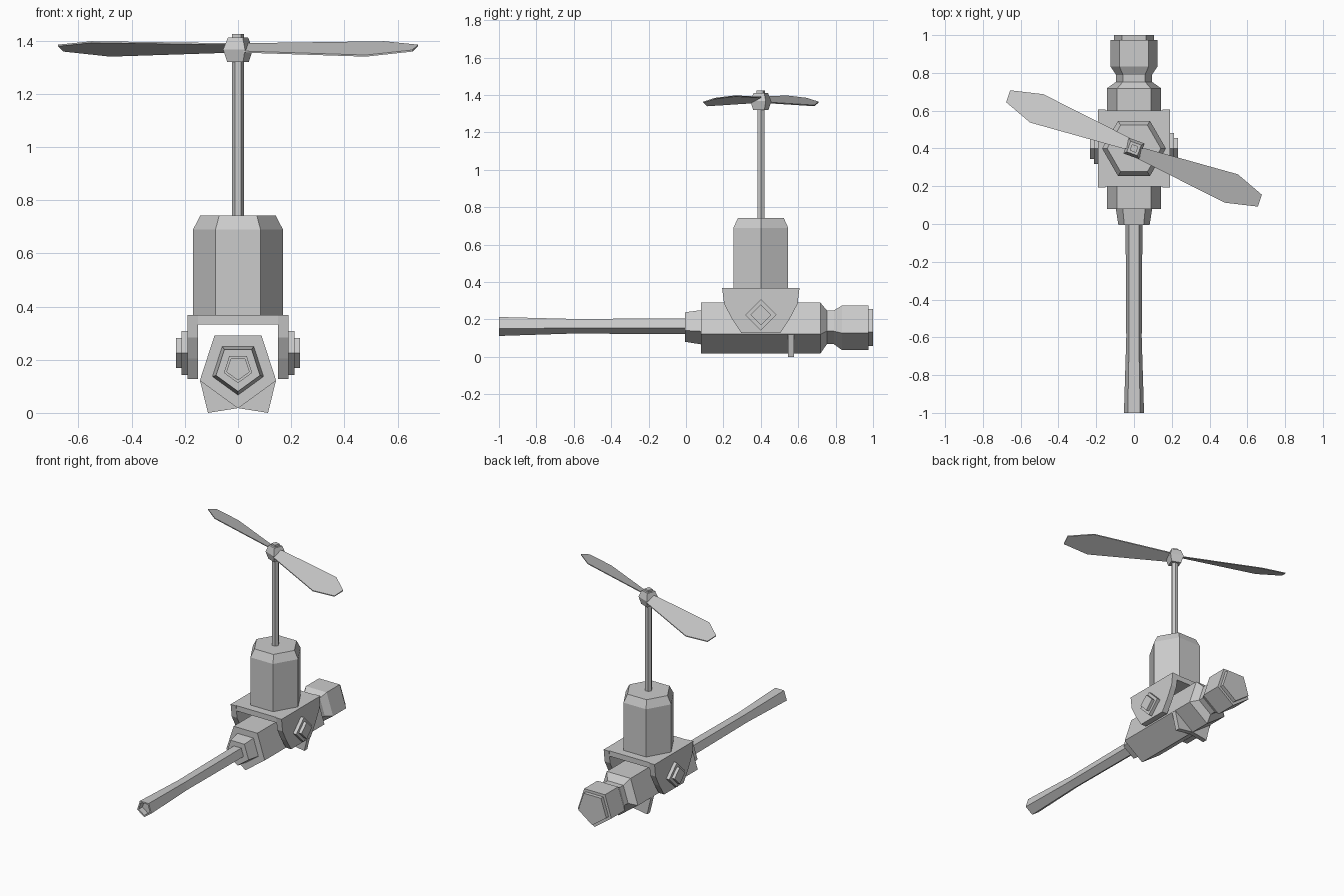
import bpy
import bmesh
from math import cos, sin, pi, radians

cube = bpy.data.objects.get("Cube")
if cube:
    bpy.data.objects.remove(cube, do_unlink=True)

BODY_Z = 0.168   # height of the lengthwise axis
MAST_Y = 0.4     # position of the upright axis
KNOB_Z = 0.225

grey = bpy.data.materials.new("plain grey")
grey.use_nodes = True
colour = (0.6, 0.6, 0.6, 1)
grey.diffuse_color = colour
grey.node_tree.nodes["Principled BSDF"].inputs["Base Color"].default_value = colour


def finish(name, bm):
    bmesh.ops.recalc_face_normals(bm, faces=bm.faces[:])
    mesh = bpy.data.meshes.new(name)
    bm.to_mesh(mesh)
    bm.free()
    mesh.materials.append(grey)
    obj = bpy.data.objects.new(name, mesh)
    bpy.context.scene.collection.objects.link(obj)
    return obj


def along_y(u, v, s):
    return (u, s, BODY_Z + v)


def along_z(u, v, s):
    return (u, MAST_Y + v, s)


def along_x(u, v, s):
    return (s, MAST_Y + u, KNOB_Z + v)


def turned(name, sections, sides, phase, place):
    """Faceted solid from (position, radius) sections along an axis."""
    bm = bmesh.new()
    rings = []
    for s, r in sections:
        angles = [radians(phase) + 2 * pi * i / sides for i in range(sides)]
        rings.append([bm.verts.new(place(r * cos(a), r * sin(a), s)) for a in angles])
    for a, b in zip(rings, rings[1:]):
        for i in range(sides):
            j = (i + 1) % sides
            bm.faces.new((a[i], a[j], b[j], b[i]))
    bm.faces.new(rings[0])
    bm.faces.new(rings[-1])
    return finish(name, bm)


def slab(name, outline, offset):
    """Flat outline of 3D points, extruded by an offset."""
    bm = bmesh.new()
    face = bm.faces.new([bm.verts.new(p) for p in outline])
    out = bmesh.ops.extrude_face_region(bm, geom=[face], use_keep_orig=True)
    moved = [g for g in out["geom"] if isinstance(g, bmesh.types.BMVert)]
    bmesh.ops.translate(bm, verts=moved, vec=offset)
    return finish(name, bm)


# Five-sided tail boom with a shallow hollow end
turned("tail_boom", [(-0.96, 0.044), (-1, 0.044), (-1, 0.056), (-0.6, 0.043), (0.0, 0.047)],
       5, -90, along_y)
turned("boom_collar", [(-0.005, 0.087), (0.08, 0.101)], 5, -90, along_y)

# Main body, neck and stepped nose
turned("main_body", [(0.08, 0.151), (0.718, 0.151), (0.753, 0.1), (0.79, 0.1),
                     (0.835, 0.132), (0.975, 0.132), (0.975, 0.11), (1.0, 0.11)],
       5, -90, along_y)

# Keel fins below the body
slab("keel_fins", [(-0.143, 0.545, 0.122), (-0.113, 0.545, 0), (0, 0.545, 0.018),
                   (0.113, 0.545, 0), (0.143, 0.545, 0.122)], (0, 0.032, 0))

# Yoke: top plate and two rounded side cheeks
half = [(0.104, 0.127), (0.155, 0.205), (0.196, 0.283), (0.207, 0.368)]
profile = half + [(-y, z) for y, z in reversed(half)]
for side, sign in (("left", 1), ("right", -1)):
    slab("yoke_cheek_" + side, [(sign * 0.15, MAST_Y + y, z) for y, z in profile],
         (sign * 0.04, 0, 0))
    # Stepped diamond pivot on each cheek
    turned("pivot_" + side, [(sign * s, r) for s, r in
                             ((0.18, 0.083), (0.213, 0.083), (0.213, 0.056), (0.234, 0.056))],
           4, 0, along_x)
slab("yoke_top", [(x, MAST_Y + y, 0.332) for x, y in
                  ((-0.15, -0.202), (0.15, -0.202), (0.15, 0.202), (-0.15, 0.202))],
     (0, 0, 0.036))

# Six-sided motor housing and mast
turned("motor_housing", [(0.36, 0.169), (0.69, 0.169), (0.742, 0.142)], 6, 0, along_z)
turned("mast", [(0.73, 0.022), (1.33, 0.022)], 6, 0, along_z)

# Rotor hub, tapered both ways, with a small cap
turned("rotor_hub", [(1.32, 0.045), (1.367, 0.062), (1.412, 0.042)], 4, 25, along_z)
turned("hub_cap", [(1.40, 0.025), (1.425, 0.025)], 4, 25, along_z)

# Pitched blades, half a turn apart
blade = [(0.02, 0.0, 1.385), (0.06, 0.0, 1.385), (0.55, -0.137, 1.392), (0.677, -0.245, 1.379),
         (0.656, -0.308, 1.359), (0.48, -0.287, 1.34), (0.02, -0.055, 1.355)]
for name, sign in (("left", 1), ("right", -1)):
    slab("rotor_blade_" + name, [(sign * x, MAST_Y + sign * y, z) for x, y, z in blade],
         (0, 0, 0.006))
